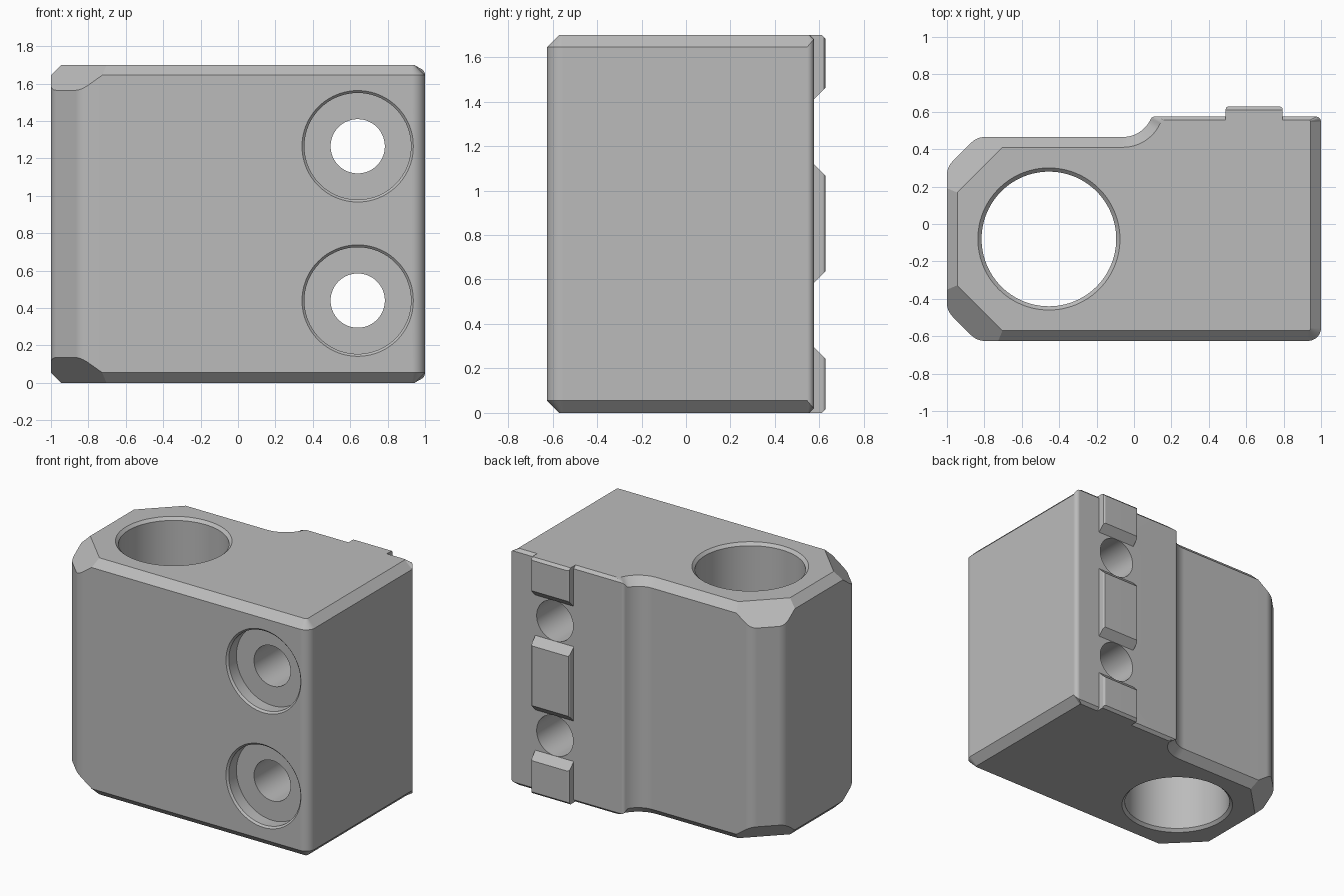
import bpy, bmesh, math
from mathutils import Vector

cube = bpy.data.objects.get("Cube")
if cube:
    bpy.data.objects.remove(cube, do_unlink=True)

HEIGHT = 1.7
CHAMFER = 0.055
MID_Y = -0.08       # centre line of the narrow left end
BOLT_X, BOLT_Z = 0.64, (0.44, 1.265)

grey = bpy.data.materials.new("plain_grey")
grey.use_nodes = True
grey.diffuse_color = (0.5, 0.5, 0.5, 1)
grey.node_tree.nodes["Principled BSDF"].inputs["Base Color"].default_value = (0.5, 0.5, 0.5, 1)


def make_object(name, bm):
    bmesh.ops.remove_doubles(bm, verts=bm.verts, dist=1e-5)
    bmesh.ops.recalc_face_normals(bm, faces=bm.faces)
    mesh = bpy.data.meshes.new(name)
    bm.to_mesh(mesh)
    bm.free()
    mesh.materials.append(grey)
    obj = bpy.data.objects.new(name, mesh)
    bpy.context.collection.objects.link(obj)
    return obj


def loft(bm, rings):
    """Skin a stack of equal-length closed rings and cap both ends."""
    rows = [[bm.verts.new(p) for p in ring] for ring in rings]
    n = len(rows[0])
    for a, b in zip(rows, rows[1:]):
        for i in range(n):
            j = (i + 1) % n
            bm.faces.new((a[i], a[j], b[j], b[i]))
    bm.faces.new(rows[0][::-1])
    bm.faces.new(rows[-1])


def fillet(before, corner, after, r, n):
    """Round one polygon corner with n segments."""
    if r == 0:
        return [corner.copy() for _ in range(n + 1)]
    u, v = (before - corner).normalized(), (after - corner).normalized()
    half = u.angle(v) / 2
    centre = corner + (u + v).normalized() * r / math.sin(half)
    tangent = r / math.tan(half)
    a, b = corner + u * tangent - centre, corner + v * tangent - centre
    start = math.atan2(a.y, a.x)
    turn = math.atan2(a.x * b.y - a.y * b.x, a.dot(b))
    return [centre + r * Vector((math.cos(start + turn * i / n), math.sin(start + turn * i / n)))
            for i in range(n + 1)]


def rounded(points, radii, counts):
    pts = [Vector(p) for p in points]
    out = []
    for i, p in enumerate(pts):
        out += fillet(pts[i - 1], p, pts[(i + 1) % len(pts)], radii[i], counts[i])
    return out


def revolve(name, profile, place):
    """Closed turned cutter from (position, radius) pairs."""
    bm = bmesh.new()
    n = 96
    loft(bm, [[place(r * math.cos(math.tau * i / n), r * math.sin(math.tau * i / n), t)
               for i in range(n)] for t, r in profile])
    obj = make_object(name, bm)
    obj.hide_render = True
    return obj


def finish(obj):
    bpy.ops.object.select_all(action='DESELECT')
    obj.select_set(True)
    bpy.context.view_layer.objects.active = obj
    for mod in list(obj.modifiers):
        bpy.ops.object.modifier_apply(modifier=mod.name)
    bpy.ops.object.shade_smooth_by_angle(angle=math.radians(30))
    weighted = obj.modifiers.new("weighted_normals", 'WEIGHTED_NORMAL')
    weighted.keep_sharp = True


# Block outline at the walls and at the end faces, matched corner by corner
outer = [(-0.84, -0.625), (-0.726, -0.625), (1, -0.625), (1, 0.575), (0.096, 0.575), (0.045, 0.465),
         (-0.726, 0.465), (-0.84, 0.465), (-1, 0.305), (-1, 0.191), (-1, -0.351), (-1, -0.465)]
inner = [(-0.703, -0.57), (-0.703, -0.57), (0.945, -0.57), (0.945, 0.555), (0.148, 0.555), (0.08, 0.41),
         (-0.703, 0.41), (-0.703, 0.41), (-0.945, 0.168), (-0.945, 0.168), (-0.945, -0.328), (-0.945, -0.328)]
counts = [6, 0, 8, 6, 6, 12, 0, 6, 6, 0, 0, 6]
wall = rounded(outer, [0.1, 0, 0.07, 0.03, 0.025, 0.165, 0, 0.1, 0.1, 0, 0, 0.1], counts)
face = rounded(inner, [0, 0, 0.015, 0.01, 0.03, 0.22, 0, 0, 0, 0, 0, 0], counts)


def chamfer_height(p):
    diagonal = (abs(p.y - MID_Y) - p.x - 1.193) / math.sqrt(2)
    if p.x > 0.05 and p.y > 0.545:      # shallow edge along the back pad
        return max(0.02, CHAMFER - (p.y - 0.545) * 1.2)
    return max(CHAMFER, diagonal)


bm = bmesh.new()
loft(bm, [[(p.x, p.y, 0) for p in face],
          [(p.x, p.y, chamfer_height(p)) for p in wall],
          [(p.x, p.y, HEIGHT - chamfer_height(p)) for p in wall],
          [(p.x, p.y, HEIGHT) for p in face]])
block = make_object("clamp_block", bm)

# Main bore and two counterbored bolt holes
cutters = [revolve("bore_cutter", [(-0.02, 0.4), (0.02, 0.36), (HEIGHT - 0.02, 0.36), (HEIGHT + 0.02, 0.4)],
                   lambda a, b, t: (a - 0.455, b + MID_Y, t))]
for z in BOLT_Z:
    cutters.append(revolve("bolt_hole_cutter",
                           [(-0.64, 0.313), (-0.612, 0.285), (-0.525, 0.285), (-0.525, 0.145), (0.7, 0.145)],
                           lambda a, b, t, z=z: (a + BOLT_X, t, b + z)))
for cutter in cutters:
    mod = block.modifiers.new("cut", 'BOOLEAN')
    mod.operation = 'DIFFERENCE'
    mod.solver = 'EXACT'
    mod.object = cutter
finish(block)
for cutter in cutters:
    bpy.data.objects.remove(cutter, do_unlink=True)


# Locating key on the back, split by the bolt holes
def key(name, low, high, low_slope, high_slope):
    y0, y1, y2 = 0.555, 0.575, 0.628
    depth = y2 - y1

    def end(z, slope, sign):
        if slope:
            return [(y0, z), (y1, z), (y2, z + sign * depth)]
        return [(y0, z), (y2 - 0.018, z), (y2, z + sign * 0.018)]

    profile = end(low, low_slope, 1) + end(high, high_slope, -1)[::-1]
    bm = bmesh.new()
    loft(bm, [[(x, y, z) for y, z in profile] for x in (0.49, 0.795)])
    edges = [e for e in bm.edges if all(v.co.y > y2 - 0.001 for v in e.verts)
             and abs(e.verts[0].co.x - e.verts[1].co.x) < 0.001]
    bmesh.ops.bevel(bm, geom=edges, offset=0.015, segments=3, profile=0.5, affect='EDGES')
    finish(make_object(name, bm))


key("lower_key", 0, BOLT_Z[0] - 0.145, False, True)
key("middle_key", BOLT_Z[0] + 0.145, BOLT_Z[1] - 0.145, True, True)
key("upper_key", BOLT_Z[1] + 0.145, HEIGHT, True, False)
